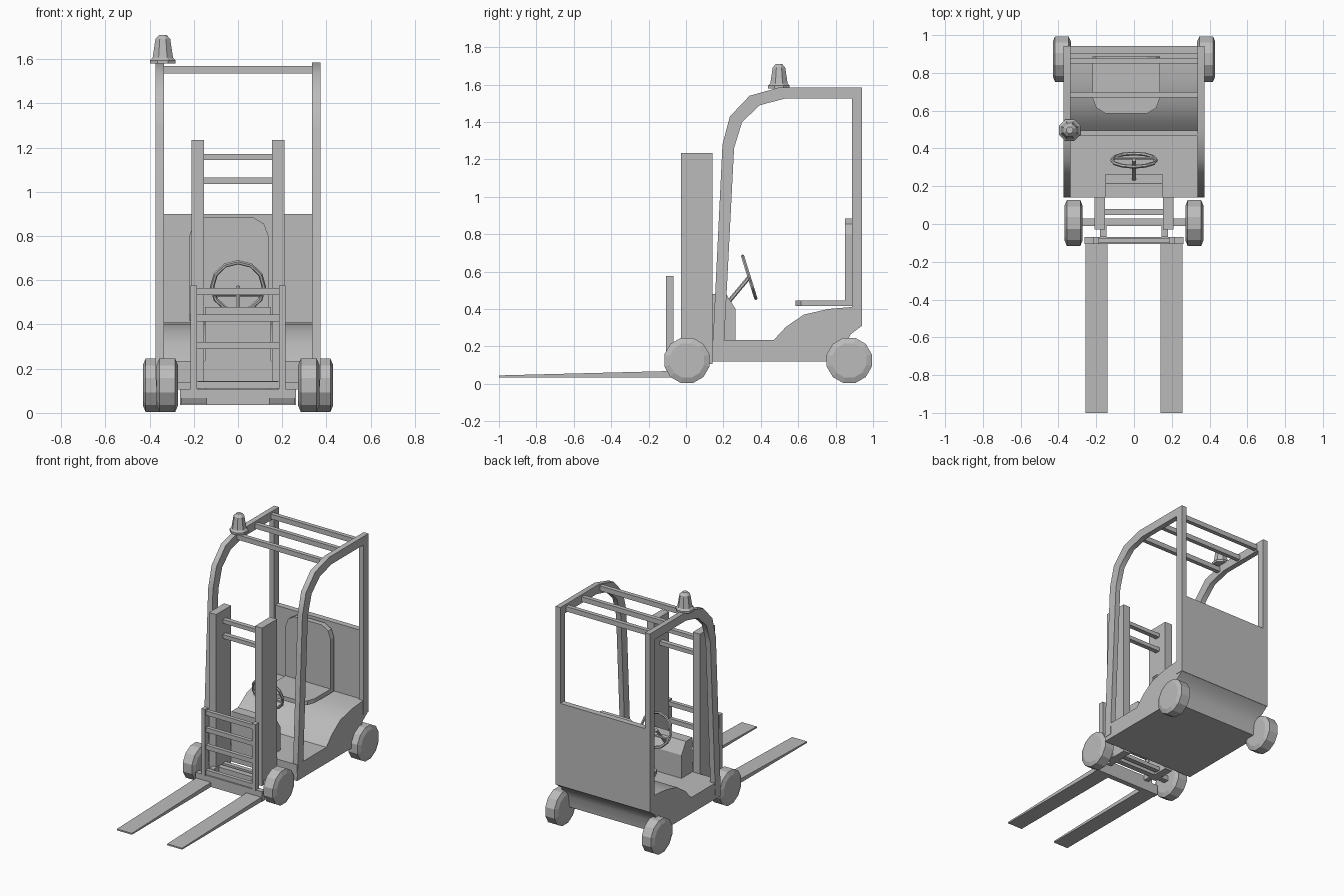
import bpy, bmesh, math
from mathutils import Vector

cube = bpy.data.objects.get("Cube")
if cube:
    bpy.data.objects.remove(cube, do_unlink=True)

grey = bpy.data.materials.new("light grey")
grey.use_nodes = True
COLOUR = (0.5, 0.5, 0.5, 1)
grey.diffuse_color = COLOUR
grey.node_tree.nodes["Principled BSDF"].inputs["Base Color"].default_value = COLOUR


def finish(name, bm, smooth=False):
    bmesh.ops.recalc_face_normals(bm, faces=bm.faces)
    mesh = bpy.data.meshes.new(name)
    bm.to_mesh(mesh)
    bm.free()
    mesh.materials.append(grey)
    ob = bpy.data.objects.new(name, mesh)
    bpy.context.collection.objects.link(ob)
    if smooth:
        bpy.ops.object.select_all(action='DESELECT')
        ob.select_set(True)
        bpy.context.view_layer.objects.active = ob
        bpy.ops.object.shade_smooth_by_angle(angle=math.radians(32))
    return ob


def prism(name, pts, axis, lo, hi, smooth=False):
    """Extrude a 2D outline along one axis (0 = x, 1 = y, 2 = z)."""
    def place(p, h):
        c = list(p)
        c.insert(axis, h)
        return c
    bm = bmesh.new()
    face = bm.faces.new([bm.verts.new(place(p, lo)) for p in pts])
    out = bmesh.ops.extrude_face_region(bm, geom=[face])
    shift = Vector(place((0, 0), hi - lo))
    bmesh.ops.translate(bm, vec=shift, verts=[v for v in out["geom"] if isinstance(v, bmesh.types.BMVert)])
    return finish(name, bm, smooth)


def box(name, x, y, z):
    return prism(name, [(x[0], y[0]), (x[1], y[0]), (x[1], y[1]), (x[0], y[1])], 2, *z)


def lathe(name, profile, sides, axis, centre, turn=0.5):
    """Revolve (radius, height) rings around an axis, closed with flat caps."""
    bm = bmesh.new()
    rings = []
    for r, h in profile:
        ring = []
        for i in range(sides):
            a = math.tau * (i + turn) / sides
            c = [r * math.cos(a), r * math.sin(a)]
            c.insert(axis, h)
            ring.append(bm.verts.new(Vector(c) + Vector(centre)))
        rings.append(ring)
    for a, b in zip(rings, rings[1:]):
        for i in range(sides):
            j = (i + 1) % sides
            bm.faces.new((a[i], a[j], b[j], b[i]))
    bm.faces.new(rings[0])
    bm.faces.new(rings[-1])
    return finish(name, bm)


def rod(name, a, b, r, sides=6):
    a, b = Vector(a), Vector(b)
    ob = lathe(name, [(r, 0), (r, (b - a).length)], sides, 2, (0, 0, 0))
    ob.rotation_euler = (b - a).to_track_quat('Z', 'Y').to_euler()
    ob.location = a
    return ob


SIDES = (("left", 1), ("right", -1))


def span(s, a, b):
    return tuple(sorted((s * a, s * b)))


# Chassis with footwell, curved seat deck and undercut tail
prism("chassis", [(0.14, 0.12), (0.14, 0.235), (0.47, 0.235), (0.535, 0.305), (0.63, 0.37),
                  (0.76, 0.4), (0.88, 0.41), (0.94, 0.41), (0.94, 0.31), (0.88, 0.265),
                  (0.85, 0.2), (0.84, 0.12)], 0, -0.37, 0.37, True)
box("rear_panel", (-0.37, 0.37), (0.9, 0.942), (0.31, 0.9))

# Overhead guard
guard = [(0.14, 0.15), (0.195, 1.28), (0.235, 1.43), (0.34, 1.54), (0.5, 1.585), (0.942, 1.585),
         (0.942, 0.31), (0.887, 0.31), (0.887, 1.525), (0.53, 1.525), (0.395, 1.49),
         (0.3, 1.4), (0.257, 1.26), (0.2, 0.15)]
for side, s in SIDES:
    prism("guard_frame_" + side, guard, 0, *span(s, 0.335, 0.373), True)
for i, y in enumerate((0.48, 0.685, 0.865)):
    box(f"roof_bar_{i}", (-0.34, 0.34), (y - 0.015, y + 0.015), (1.535, 1.57))

# Wheels
tyre = [(0.095, -0.048), (0.125, -0.036), (0.125, 0.036), (0.095, 0.048)]
for side, s in SIDES:
    lathe("front_wheel_" + side, tyre, 12, 0, (s * 0.32, 0.005, 0.125))
    lathe("rear_wheel_" + side, tyre, 12, 0, (s * 0.382, 0.873, 0.125))
box("front_axle", (-0.29, 0.29), (-0.01, 0.03), (0.105, 0.14))

# Seat, set off-centre
def rounded(lo, hi, start, end):
    d = 1 if end > start else -1
    return [(lo, start), (lo, end - d * 0.085), (lo + 0.02, end - d * 0.03), (lo + 0.07, end),
            (hi - 0.07, end), (hi - 0.02, end - d * 0.03), (hi, end - d * 0.085), (hi, start)]

prism("seat_cushion", rounded(-0.22, 0.138, 0.85, 0.585), 2, 0.415, 0.445)
prism("seat_back", rounded(-0.22, 0.138, 0.415, 0.885), 1, 0.85, 0.888)

# Console and steering
prism("console", [(0.14, 0.2), (0.14, 0.48), (0.215, 0.48), (0.265, 0.4), (0.265, 0.2)], 0, -0.15, 0.15)
hub = Vector((0, 0.338, 0.57))
rod("steering_column", (0, 0.225, 0.435), hub, 0.011)
tilt = math.atan2(0.075, 0.24)
bpy.ops.mesh.primitive_torus_add(major_segments=12, minor_segments=6, major_radius=0.117,
                                 minor_radius=0.01, location=hub,
                                 rotation=(math.pi / 2 + tilt, 0, 0))
wheel = bpy.context.object
wheel.name = "steering_wheel"
wheel.data.materials.append(grey)
rod("steering_spoke", hub + Vector((-0.115, 0.01, -0.035)), hub + Vector((0.115, 0.01, -0.035)), 0.009)

# Mast
for side, s in SIDES:
    box("mast_column_" + side, span(s, 0.153, 0.21), (-0.028, 0.142), (0.105, 1.235))
    box("mast_link_" + side, span(s, 0.145, 0.18), (-0.07, 0), (0.105, 0.145))
for i, z in enumerate((0.13, 1.05, 1.158)):
    box(f"mast_bar_{i}", (-0.16, 0.16), (0.047, 0.08), (z - 0.014, z + 0.014))

# Fork carriage and forks
box("carriage_plate", (-0.262, 0.262), (-0.105, -0.068), (0.035, 0.108))
for i, z in enumerate((0.127, 0.305, 0.43, 0.55)):
    box(f"carriage_bar_{i}", (-0.19, 0.19), (-0.1, -0.073), (z - 0.016, z + 0.016))
for side, s in SIDES:
    box("carriage_post_" + side, span(s, 0.185, 0.215), (-0.107, -0.068), (0.1, 0.577))
    prism("fork_" + side, [(-1, 0.035), (-1, 0.045), (-0.1, 0.068), (-0.1, 0.035)], 0, *span(s, 0.14, 0.258))

# Warning beacon
lathe("beacon", [(0.062, 1.58), (0.062, 1.595), (0.05, 1.607), (0.036, 1.692), (0.018, 1.71)],
      8, 2, (-0.34, 0.497, 0))
